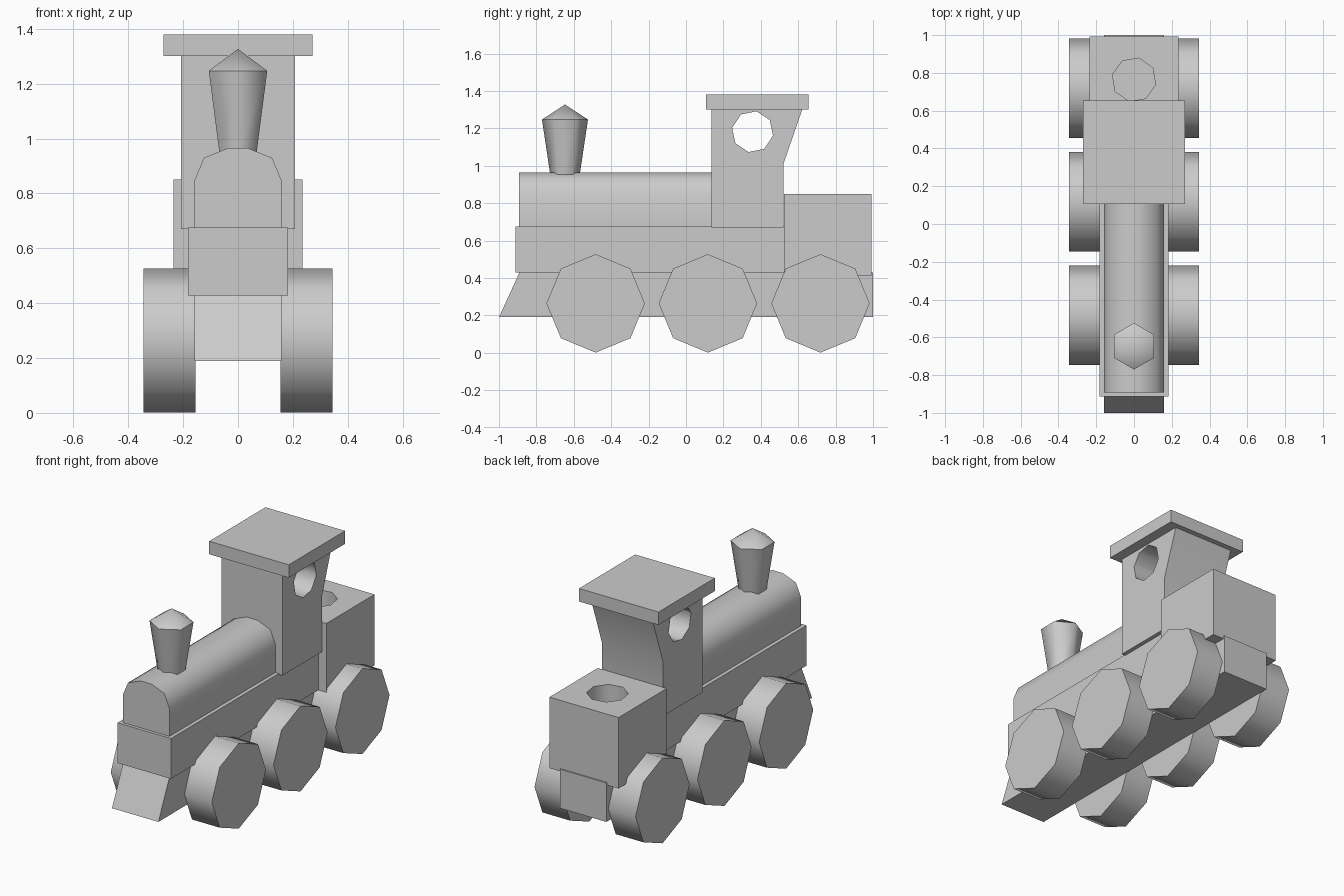
import bpy, bmesh
from math import sin, cos, radians, pi

if "Cube" in bpy.data.objects:
    bpy.data.objects.remove(bpy.data.objects["Cube"])


def finish(name, bm):
    bmesh.ops.recalc_face_normals(bm, faces=bm.faces)
    mesh = bpy.data.meshes.new(name)
    bm.to_mesh(mesh)
    bm.free()
    ob = bpy.data.objects.new(name, mesh)
    bpy.context.collection.objects.link(ob)
    return ob


def activate(ob):
    bpy.ops.object.select_all(action='DESELECT')
    ob.select_set(True)
    bpy.context.view_layer.objects.active = ob


def smooth(ob):
    activate(ob)
    bpy.ops.object.shade_smooth_by_angle(angle=radians(60))


def prism(name, profile, axis, a, b):
    """Extrude a 2D profile along an axis from a to b."""
    def place(p, t):
        return {'X': (t, p[0], p[1]), 'Y': (p[0], t, p[1]), 'Z': (p[0], p[1], t)}[axis]
    bm = bmesh.new()
    face = bm.faces.new([bm.verts.new(place(p, a)) for p in profile])
    ext = bmesh.ops.extrude_face_region(bm, geom=[face])['geom']
    step = place((0, 0), b - a)
    bmesh.ops.translate(bm, vec=step, verts=[v for v in ext if isinstance(v, bmesh.types.BMVert)])
    return finish(name, bm)


def box(name, x, y0, y1, z0, z1):
    return prism(name, [(-x, y0), (x, y0), (x, y1), (-x, y1)], 'Z', z0, z1)


def ring(cx, cy, r, n, start=0):
    return [(cx + r * cos(radians(start) + 2 * pi * i / n),
             cy + r * sin(radians(start) + 2 * pi * i / n)) for i in range(n)]


def cut(ob, cutter):
    activate(ob)
    mod = ob.modifiers.new("hole", 'BOOLEAN')
    mod.operation = 'DIFFERENCE'
    mod.solver = 'EXACT'
    mod.object = cutter
    bpy.ops.object.modifier_apply(modifier=mod.name)
    bpy.data.objects.remove(cutter, do_unlink=True)


# Chassis with sloped front, and the body block above it
prism("chassis", [(-1, 0.19), (1, 0.19), (1, 0.43), (-0.89, 0.43)], 'X', -0.158, 0.158)
box("body", 0.182, -0.912, 0.523, 0.428, 0.676)

# Boiler with rounded top
half = [(0.159, 0.674), (0.159, 0.847), (0.124, 0.93), (0.036, 0.965)]
boiler = prism("boiler", half + [(-x, z) for x, z in reversed(half)], 'Y', -0.893, 0.14)
smooth(boiler)

# Cab with a round window running right through
cab = prism("cab", [(0.137, 0.67), (0.521, 0.67), (0.521, 1.01), (0.623, 1.305), (0.137, 1.305)],
            'X', -0.207, 0.207)
cut(cab, prism("window_cutter", ring(0.356, 1.182, 0.111, 8, 79), 'X', -0.5, 0.5))
smooth(cab)
box("cab_roof", 0.271, 0.107, 0.654, 1.30, 1.38)

# Tender with a round opening in its top
tender = box("tender", 0.235, 0.523, 0.992, 0.413, 0.85)
cut(tender, prism("tender_cutter", ring(0, 0.764, 0.117, 8, 77), 'Z', 0.58, 1.0))
smooth(tender)

# Chimney: flared six-sided stack with a pointed cap
bm = bmesh.new()
low, high = [[bm.verts.new((x, y, z)) for x, y in ring(0, -0.647, r, 6, 90)]
             for r, z in ((0.079, 0.953), (0.123, 1.247))]
tip = bm.verts.new((0, -0.647, 1.327))
bm.faces.new(low)
for i in range(6):
    j = (i + 1) % 6
    bm.faces.new((low[i], low[j], high[j], high[i]))
    bm.faces.new((high[i], high[j], tip))
smooth(finish("chimney", bm))

# Six octagonal wheels
for i, y in enumerate((-0.483, 0.117, 0.719)):
    for side, s in (("left", -1), ("right", 1)):
        smooth(prism(f"wheel_{side}_{i + 1}", ring(y, 0.264, 0.263, 8), 'X', s * 0.155, s * 0.344))
